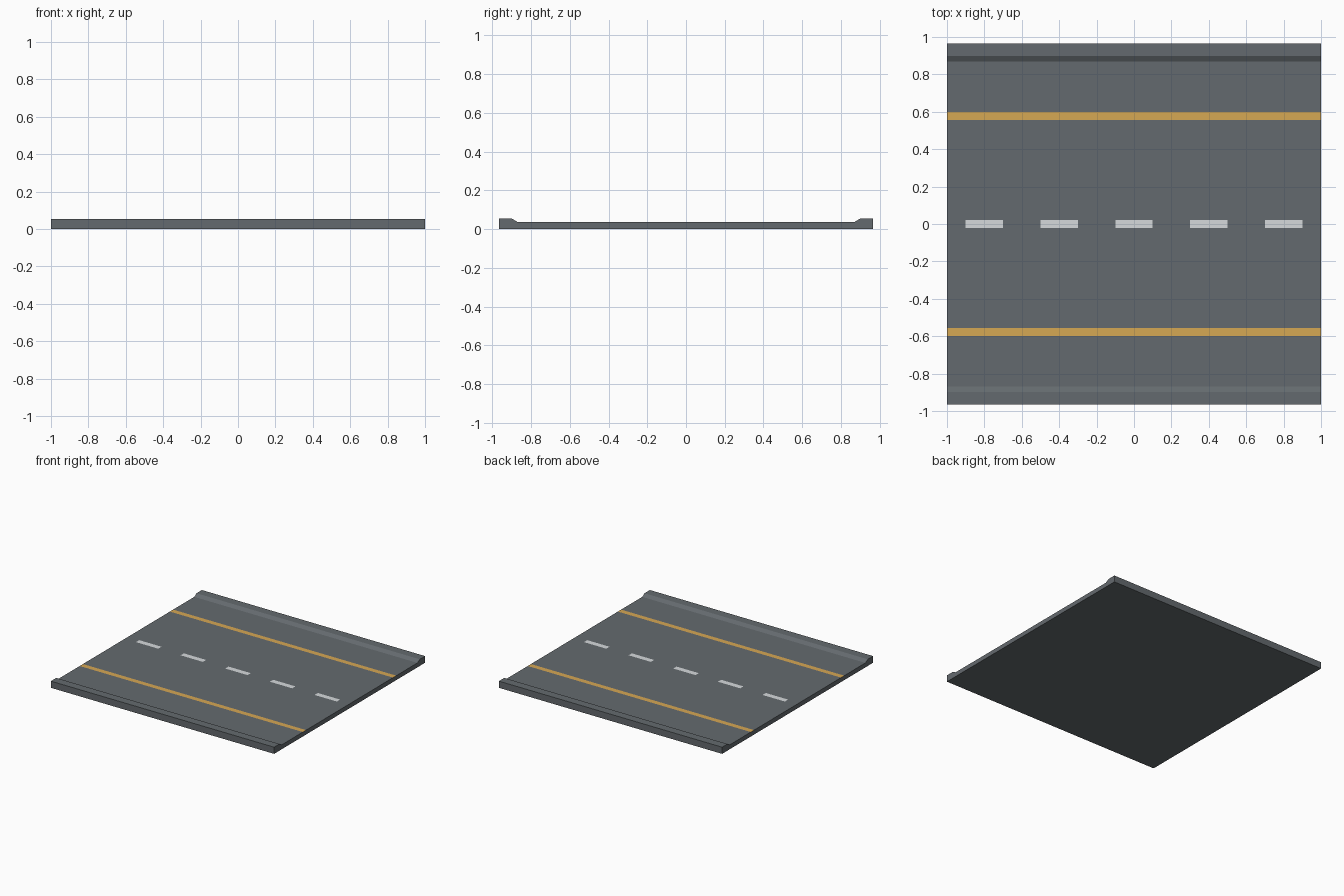
import bpy, bmesh
from mathutils import Vector

if "Cube" in bpy.data.objects:
    bpy.data.objects.remove(bpy.data.objects["Cube"])

HALF_LEN, HALF_W = 1.0, 0.966
ROAD_Z, CURB_Z = 0.036, 0.054
LINE_IN, LINE_OUT = 0.556, 0.598
DASH_HALF_W, DASH_HALF_L = 0.021, 0.1


def material(name, srgb):
    m = bpy.data.materials.new(name)
    lin = [((c / 255 + 0.055) / 1.055) ** 2.4 for c in srgb]
    m.diffuse_color = (*lin, 1)
    m.use_nodes = True
    m.node_tree.nodes["Principled BSDF"].inputs["Base Color"].default_value = m.diffuse_color
    return m


mats = [material("asphalt grey", (100, 106, 110)),
        material("line yellow", (214, 168, 84)),
        material("dash white", (214, 218, 220))]

# Cross-section: right half of the top (centre outwards), mirrored
half = [(DASH_HALF_W, ROAD_Z), (LINE_IN, ROAD_Z), (LINE_OUT, ROAD_Z),
        (0.868, ROAD_Z), (0.898, CURB_Z), (HALF_W, CURB_Z), (HALF_W, 0)]
profile = half + [(-y, z) for y, z in reversed(half)]

# Extrude the section along the road
bm = bmesh.new()
section = bm.faces.new([bm.verts.new((-HALF_LEN, y, z)) for y, z in profile])
ext = bmesh.ops.extrude_face_region(bm, geom=[section], use_keep_orig=True)
new_verts = [g for g in ext["geom"] if isinstance(g, bmesh.types.BMVert)]
bmesh.ops.translate(bm, verts=new_verts, vec=(2 * HALF_LEN, 0, 0))
bmesh.ops.recalc_face_normals(bm, faces=bm.faces[:])


def centre_strip():
    return [f for f in bm.faces if f.normal.z > 0.9
            and abs(f.calc_center_median().y) < DASH_HALF_W]


# Cut the dash ends into the centre strip
dashes = [-0.8 + 0.4 * i for i in range(5)]
for cx in dashes:
    for x in (cx - DASH_HALF_L, cx + DASH_HALF_L):
        faces = centre_strip()
        edges = {e for f in faces for e in f.edges}
        verts = {v for f in faces for v in f.verts}
        bmesh.ops.bisect_plane(bm, geom=list(verts) + list(edges) + faces,
                               plane_co=Vector((x, 0, 0)), plane_no=Vector((1, 0, 0)))

# Paint the lane lines and dashes
bm.normal_update()
for f in bm.faces:
    c = f.calc_center_median()
    if f.normal.z > 0.9:
        if LINE_IN < abs(c.y) < LINE_OUT:
            f.material_index = 1
        elif abs(c.y) < DASH_HALF_W and any(abs(c.x - d) < 0.05 for d in dashes):
            f.material_index = 2

mesh = bpy.data.meshes.new("road_slab")
bm.to_mesh(mesh)
bm.free()
for m in mats:
    mesh.materials.append(m)
road = bpy.data.objects.new("road_slab", mesh)
bpy.context.collection.objects.link(road)
